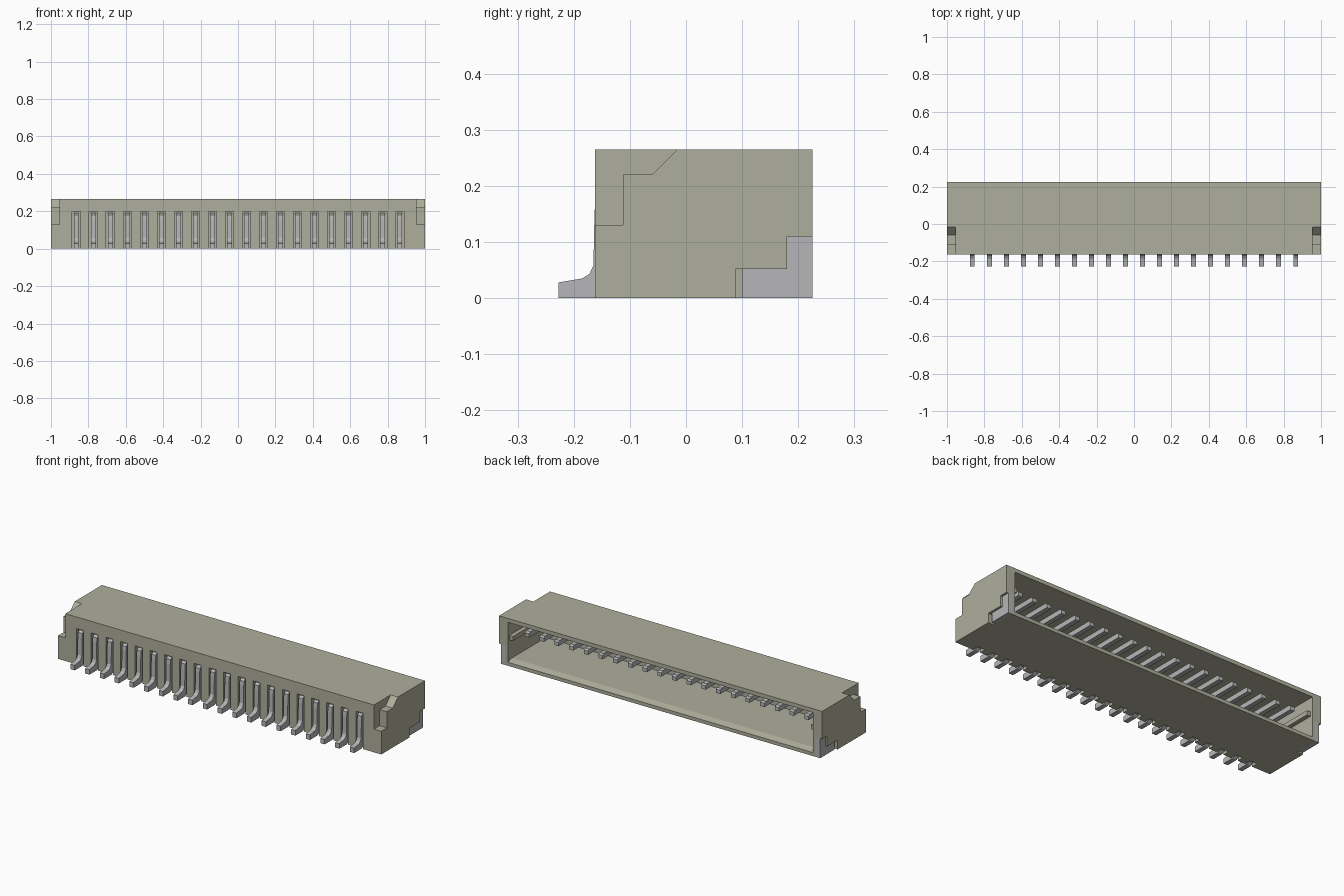
import bpy, bmesh

cube = bpy.data.objects.get("Cube")
if cube:
    bpy.data.objects.remove(cube, do_unlink=True)

PIN_COUNT = 20
PITCH = 0.091


def material(name, rgb):
    m = bpy.data.materials.new(name)
    m.use_nodes = True
    colour = (*rgb, 1)
    m.diffuse_color = colour
    m.node_tree.nodes["Principled BSDF"].inputs["Base Color"].default_value = colour
    return m


beige = material("warm grey plastic", (0.43, 0.43, 0.34))
metal = material("tin metal", (0.47, 0.47, 0.48))


def extrude(name, profile, spans, mat):
    """Extrude a (y, z) profile across each (x0, x1) span, in one object."""
    bm = bmesh.new()
    for x0, x1 in spans:
        face = bm.faces.new([bm.verts.new((x0, y, z)) for y, z in profile])
        ext = bmesh.ops.extrude_face_region(bm, geom=[face])
        moved = [v for v in ext["geom"] if isinstance(v, bmesh.types.BMVert)]
        bmesh.ops.translate(bm, verts=moved, vec=(x1 - x0, 0, 0))
    bmesh.ops.recalc_face_normals(bm, faces=bm.faces)
    mesh = bpy.data.meshes.new(name)
    bm.to_mesh(mesh)
    bm.free()
    mesh.materials.append(mat)
    obj = bpy.data.objects.new(name, mesh)
    bpy.context.collection.objects.link(obj)
    return obj


def rect(y0, y1, z0, z1):
    return [(y0, z0), (y1, z0), (y1, z1), (y0, z1)]


def both_ends(x0, x1):
    return [(-x1, -x0), (x0, x1)]


def pin_spans(width):
    centres = [(i - (PIN_COUNT - 1) / 2) * PITCH for i in range(PIN_COUNT)]
    return [(x - width / 2, x + width / 2) for x in centres]


def cut(target, profile, spans):
    cutter = extrude("cutter", profile, spans, beige)
    cutter.hide_render = True
    mod = target.modifiers.new("cut", "BOOLEAN")
    mod.operation = "DIFFERENCE"
    mod.solver = "EXACT"
    mod.object = cutter
    bpy.context.view_layer.objects.active = target
    bpy.ops.object.modifier_apply(modifier=mod.name)
    bpy.data.objects.remove(cutter, do_unlink=True)


# Housing block
housing = extrude("housing", rect(-0.162, 0.225, 0, 0.265), [(-1, 1)], beige)

# Mating cavity, open at the back with a chamfered lower lip
cut(housing, [(-0.11, 0.03), (0.19, 0.03), (0.25, 0.012), (0.25, 0.243), (-0.11, 0.243)],
    [(-0.945, 0.945)])

# Stepped and sloped front corners
cut(housing, [(-0.3, 0.13), (-0.112, 0.13), (-0.112, 0.22), (-0.06, 0.22),
              (-0.014, 0.266), (-0.014, 0.4), (-0.3, 0.4)], both_ends(0.955, 1.1))

# Stepped recesses for the solder tabs
cut(housing, [(0.088, -0.1), (0.3, -0.1), (0.3, 0.11), (0.18, 0.11),
              (0.18, 0.052), (0.088, 0.052)], both_ends(0.96, 1.1))

# Vertical pin slots in the front wall
cut(housing, rect(-0.3, -0.125, -0.1, 0.2), pin_spans(0.044))

# Guide rails inside the cavity ends
extrude("guide_rails", rect(-0.11, 0.212, 0.14, 0.165), both_ends(0.922, 0.946), beige)

# Solder tabs at both ends
extrude("solder_tabs", [(0.1, 0), (0.225, 0), (0.225, 0.11), (0.18, 0.11),
                        (0.18, 0.052), (0.1, 0.052)], both_ends(0.959, 0.988), metal)

# Bent contact pins: foot, riser and inner contact
extrude("contact_pins", [(-0.227, 0), (-0.227, 0.028), (-0.185, 0.035), (-0.172, 0.043),
                         (-0.165, 0.058), (-0.163, 0.155), (-0.16, 0.18), (-0.148, 0.19),
                         (0.16, 0.19), (0.17, 0.183), (0.17, 0.162), (-0.136, 0.162),
                         (-0.136, 0.03), (-0.143, 0.01), (-0.16, 0)],
        pin_spans(0.026), metal)
